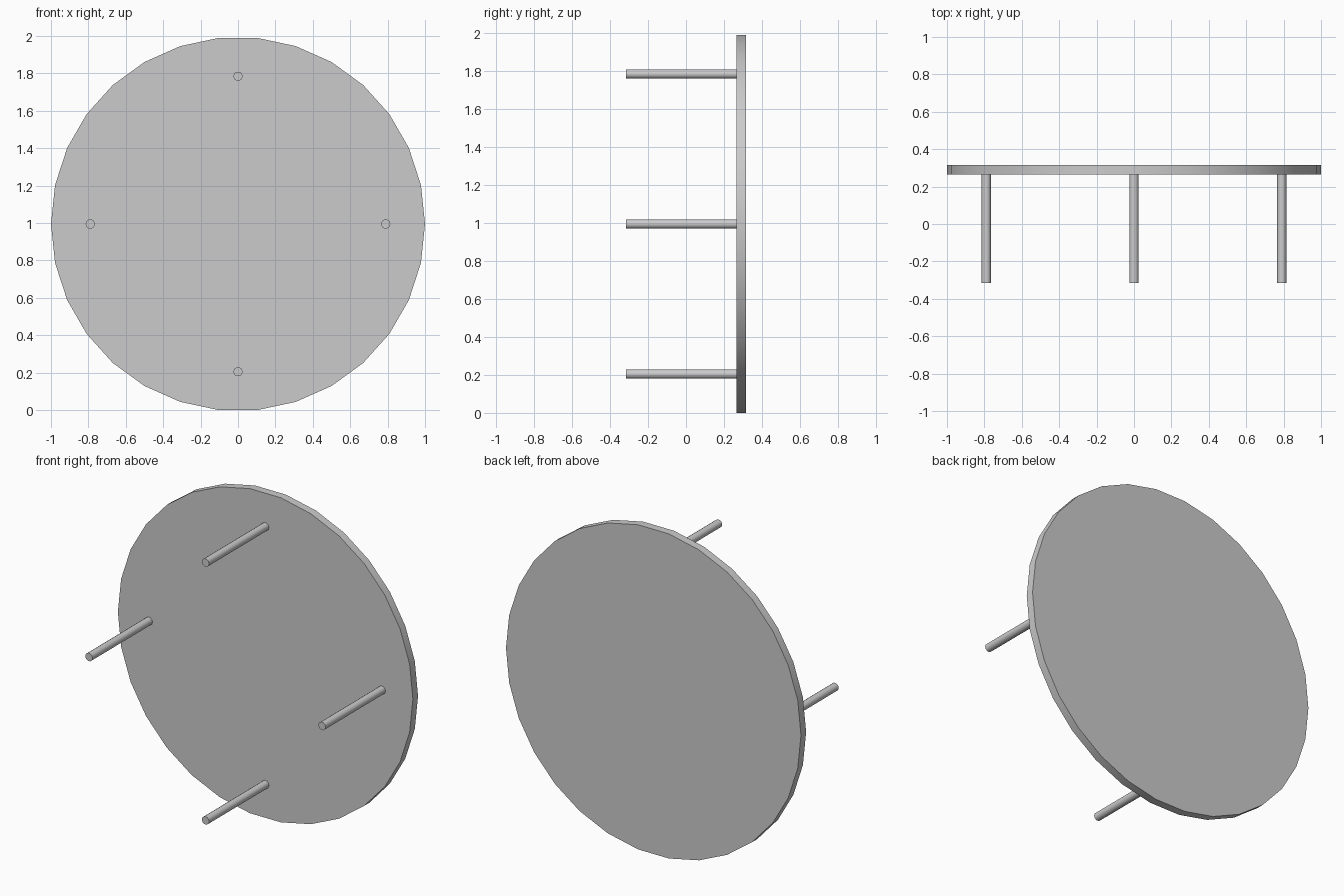
import bpy
from math import cos, sin, pi, radians

if "Cube" in bpy.data.objects:
    bpy.data.objects.remove(bpy.data.objects["Cube"])

R = 1.0                        # top radius
CZ = R * cos(radians(6))       # flat edge of the 30-gon rests on z = 0
FRONT, BACK, FACE = -0.315, 0.315, 0.265


def rod(name, sides, radius, x, z, y0, y1):
    """Cylinder running along y with a corner pointing at +x."""
    bpy.ops.mesh.primitive_cylinder_add(
        vertices=sides, radius=radius, depth=y1 - y0,
        location=(x, (y0 + y1) / 2, z), rotation=(pi / 2, pi / 2, 0))
    ob = bpy.context.object
    ob.name = name
    bpy.ops.object.shade_smooth_by_angle(angle=radians(40))
    return ob


# round table top, standing on its edge
rod("table_top", 30, R, 0, CZ, FACE, BACK)

# four thin legs pointing forward
for i, side in enumerate(("right", "upper", "left", "lower")):
    a = i * pi / 2
    rod(side + "_leg", 10, 0.025, 0.79 * cos(a), CZ + 0.79 * sin(a), FRONT, FACE)
